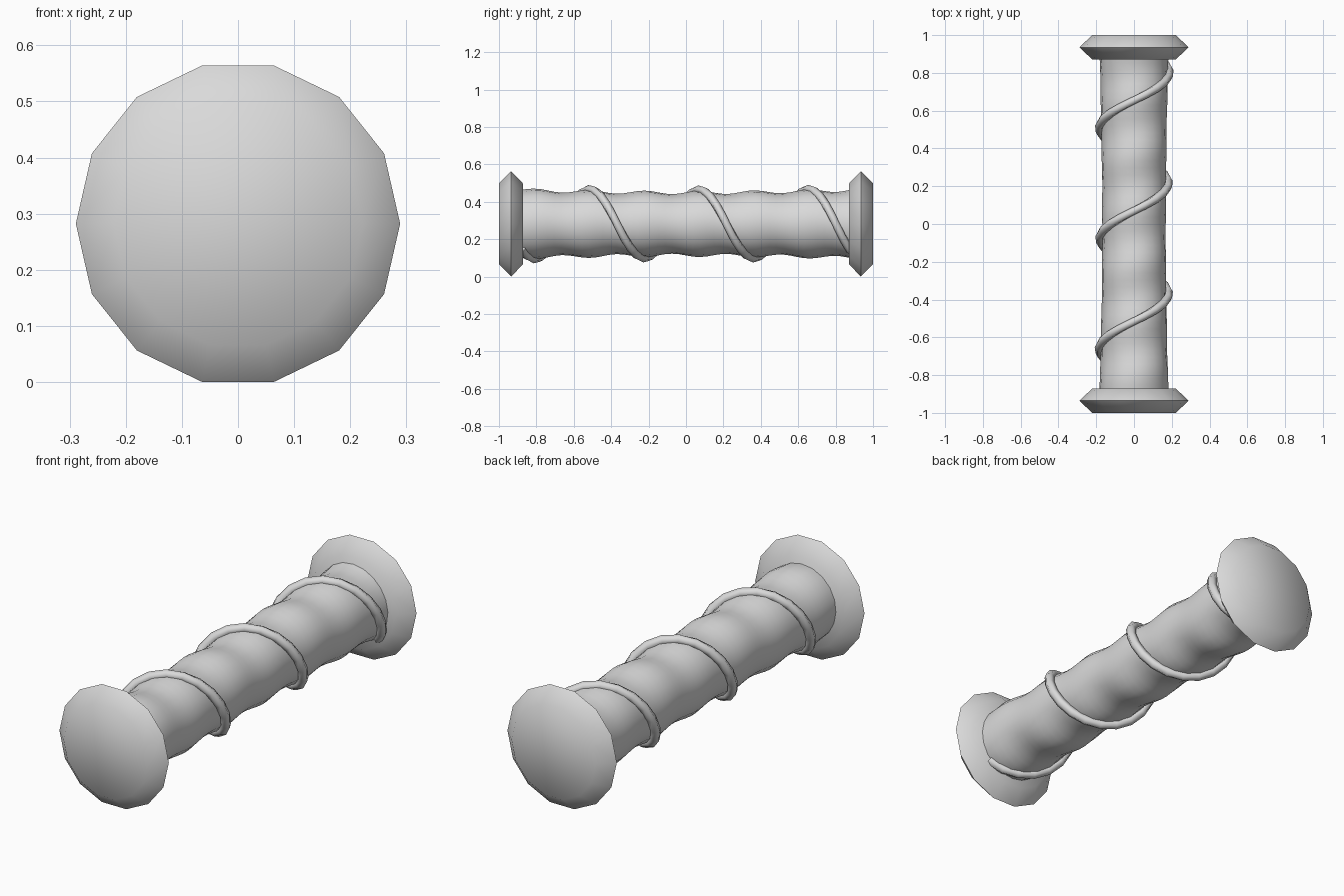
import bpy, bmesh, math
from mathutils import Vector

if "Cube" in bpy.data.objects:
    bpy.data.objects.remove(bpy.data.objects["Cube"])

CZ = 0.282          # height of the long axis
PITCH = 0.585       # length of one turn of the vine

grey = bpy.data.materials.new("light_grey")
grey.diffuse_color = (0.7, 0.7, 0.7, 1)
grey.use_nodes = True
grey.node_tree.nodes["Principled BSDF"].inputs["Base Color"].default_value = grey.diffuse_color


def loft(name, rings, angle):
    """Skin a list of equal closed rings and close both ends."""
    bm = bmesh.new()
    vs = [[bm.verts.new(p) for p in ring] for ring in rings]
    n = len(vs[0])
    for a, b in zip(vs, vs[1:]):
        for i in range(n):
            j = (i + 1) % n
            bm.faces.new((a[i], a[j], b[j], b[i]))
    bm.faces.new(vs[0])
    bm.faces.new(vs[-1])
    bmesh.ops.recalc_face_normals(bm, faces=bm.faces)
    me = bpy.data.meshes.new(name)
    bm.to_mesh(me)
    bm.free()
    me.materials.append(grey)
    ob = bpy.data.objects.new(name, me)
    bpy.context.collection.objects.link(ob)
    bpy.ops.object.select_all(action='DESELECT')
    ob.select_set(True)
    bpy.context.view_layer.objects.active = ob
    bpy.ops.object.shade_smooth_by_angle(angle=math.radians(angle))
    return ob


def ring(y, radius, n):
    """Ring round the long axis; radius is a function of the angle."""
    pts = []
    for i in range(n):
        t = 2 * math.pi * i / n
        r = radius(t)
        pts.append((r * math.cos(t), y, CZ + r * math.sin(t)))
    return pts


# end caps: 14-sided discs with a pointed rim
for s, name in ((-1, "front_cap"), (1, "back_cap")):
    profile = [(1.0, 0.222), (0.935, 0.289), (0.872, 0.222)]
    loft(name, [ring(s * y, lambda t, r=r: r, 14) for y, r in profile], 60)


# lumpy shaft, slightly thinner in the middle
def shaft_radius(y):
    def f(t):
        wave = 0.005 * math.cos(4 * math.pi * (y - 0.07) / PITCH)
        twist = 0.004 * math.cos(2 * t + 4 * math.pi * (y - 0.216) / PITCH)
        return 0.168 + 0.018 * y * y + wave + twist
    return f


loft("shaft", [ring(-0.89 + 1.78 * k / 48, shaft_radius(-0.89 + 1.78 * k / 48), 20)
               for k in range(49)], 60)

# vine wound three times round the shaft
rings = []
STEPS = 54
for k in range(STEPS + 1):
    y = -0.88 + 1.76 * k / STEPS
    t = 2 * math.pi * (0.216 - y) / PITCH
    R = 0.183 + 0.008 * y * y
    out = Vector((math.cos(t), 0, math.sin(t)))
    along = Vector((math.sin(t) * R, PITCH / (2 * math.pi), -math.cos(t) * R)).normalized()
    side = along.cross(out)
    c = Vector((0, y, CZ)) + out * R
    rings.append([c + 0.023 * (out * math.cos(a) + side * math.sin(a))
                  for a in (2 * math.pi * i / 6 for i in range(6))])
loft("vine", rings, 65)
